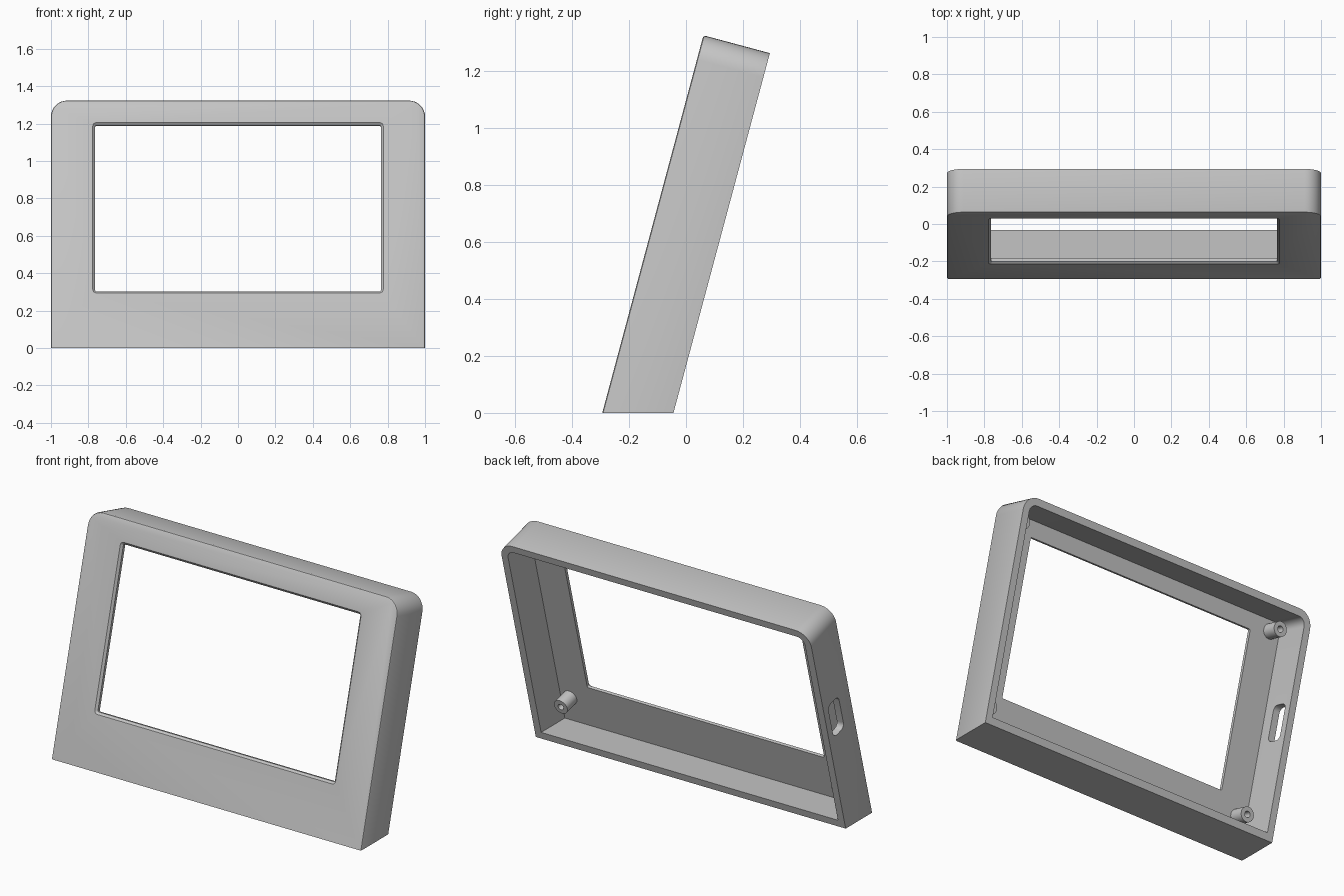
import bpy, bmesh
from math import sin, cos, pi, radians
from mathutils import Matrix, Vector

cube = bpy.data.objects.get("Cube")
if cube:
    bpy.data.objects.remove(cube, do_unlink=True)

TILT = radians(15)
HEIGHT, DEPTH = 1.372, 0.2415      # along and across the leaning front
WALL, FACE, FLOOR = 0.042, 0.03, 0.042
RADIUS = 0.088

# Leaning frame: x across, y up the front, z from the front towards the back
S, C = sin(TILT), cos(TILT)
LEAN = Matrix(((1, 0, 0, 0), (0, S, C, -0.294), (0, C, -S, 0), (0, 0, 0, 1)))

grey = bpy.data.materials.new("light grey plastic")
grey.use_nodes = True
colour = (0.55, 0.55, 0.55, 1)
grey.diffuse_color = colour
grey.node_tree.nodes["Principled BSDF"].inputs["Base Color"].default_value = colour


def rounded(x0, x1, y0, y1, r, steps=8):
    """Outline of a rectangle with round corners."""
    pts = []
    centres = ((x1 - r, y1 - r), (x0 + r, y1 - r), (x0 + r, y0 + r), (x1 - r, y0 + r))
    for k, (cx, cy) in enumerate(centres):
        for i in range(steps + 1):
            a = (k + i / steps) * pi / 2
            pts.append((cx + r * cos(a), cy + r * sin(a)))
    return pts


def circle(x, y, r, n=32):
    return [(x + r * cos(2 * pi * i / n), y + r * sin(2 * pi * i / n)) for i in range(n)]


def loft(name, rings, cut_z=None, turn=Matrix()):
    """Join outlines at given depths into a solid, optionally cut level at a height."""
    bm = bmesh.new()
    loops = [[bm.verts.new((x, y, d)) for x, y in pts] for pts, d in rings]
    for a, b in zip(loops, loops[1:]):
        for i in range(len(a)):
            j = (i + 1) % len(a)
            bm.faces.new((a[i], a[j], b[j], b[i]))
    bm.faces.new(loops[0])
    bm.faces.new(loops[-1])
    bm.transform(LEAN @ turn)
    if cut_z is not None:
        bmesh.ops.bisect_plane(bm, geom=bm.verts[:] + bm.edges[:] + bm.faces[:],
                               plane_co=(0, 0, cut_z), plane_no=(0, 0, 1), clear_inner=True)
        bmesh.ops.holes_fill(bm, edges=[e for e in bm.edges if e.is_boundary])
    bmesh.ops.recalc_face_normals(bm, faces=bm.faces[:])
    mesh = bpy.data.meshes.new(name)
    bm.to_mesh(mesh)
    bm.free()
    mesh.materials.append(grey)
    ob = bpy.data.objects.new(name, mesh)
    bpy.context.collection.objects.link(ob)
    return ob


def select(ob):
    bpy.ops.object.select_all(action='DESELECT')
    ob.select_set(True)
    bpy.context.view_layer.objects.active = ob


def carve(ob, cutter):
    cutter.hide_render = True
    select(ob)
    mod = ob.modifiers.new("cut", 'BOOLEAN')
    mod.operation = 'DIFFERENCE'
    mod.solver = 'EXACT'
    mod.object = cutter
    bpy.ops.object.modifier_apply(modifier=mod.name)
    bpy.data.objects.remove(cutter, do_unlink=True)


# Housing shell with a softened front edge and a level base
def shell_outline(inset):
    return rounded(-1 + inset, 1 - inset, -0.3, HEIGHT - inset, RADIUS - inset)


housing = loft("housing", [(shell_outline(0.009), 0), (shell_outline(0.003), 0.003),
                           (shell_outline(0), 0.009), (shell_outline(0), DEPTH)], cut_z=0)

# Hollow, open at the back, with a level floor
carve(housing, loft("cavity_cutter", [(shell_outline(WALL), FACE),
                                      (shell_outline(WALL), DEPTH + 0.1)], cut_z=FLOOR))


# Screen opening with a chamfered front edge
def opening(grow):
    return rounded(-0.765 - grow, 0.765 + grow, 0.317 - grow, 1.236 + grow, 0.008 + grow, 4)


carve(housing, loft("opening_cutter", [(opening(0.022), -0.01), (opening(0), 0.012),
                                       (opening(0), FACE + 0.02)]))

# Rounded slot through the right-hand wall
side = Matrix(((0, 0, 1, 0), (0, 1, 0, 0), (1, 0, 0, 0), (0, 0, 0, 1)))
slot = rounded(0.1, 0.2, 0.645, 0.855, 0.03)
carve(housing, loft("slot_cutter", [(slot, -1.1), (slot, -0.9)], turn=side))

# Screw posts in the four inner corners
parts = [housing]
for x, side_name in ((0.895, "left"), (-0.895, "right")):
    for y, level in ((0.21, "lower"), (1.268, "upper")):
        outer, hole = circle(x, y, 0.043), circle(x, y, 0.018)
        parts.append(loft(f"{level}_{side_name}_screw_post",
                          [(outer, FACE - 0.005), (outer, 0.12), (hole, 0.12), (hole, FACE + 0.01)]))

for ob in parts:
    select(ob)
    bpy.ops.object.shade_smooth_by_angle(angle=radians(30))
